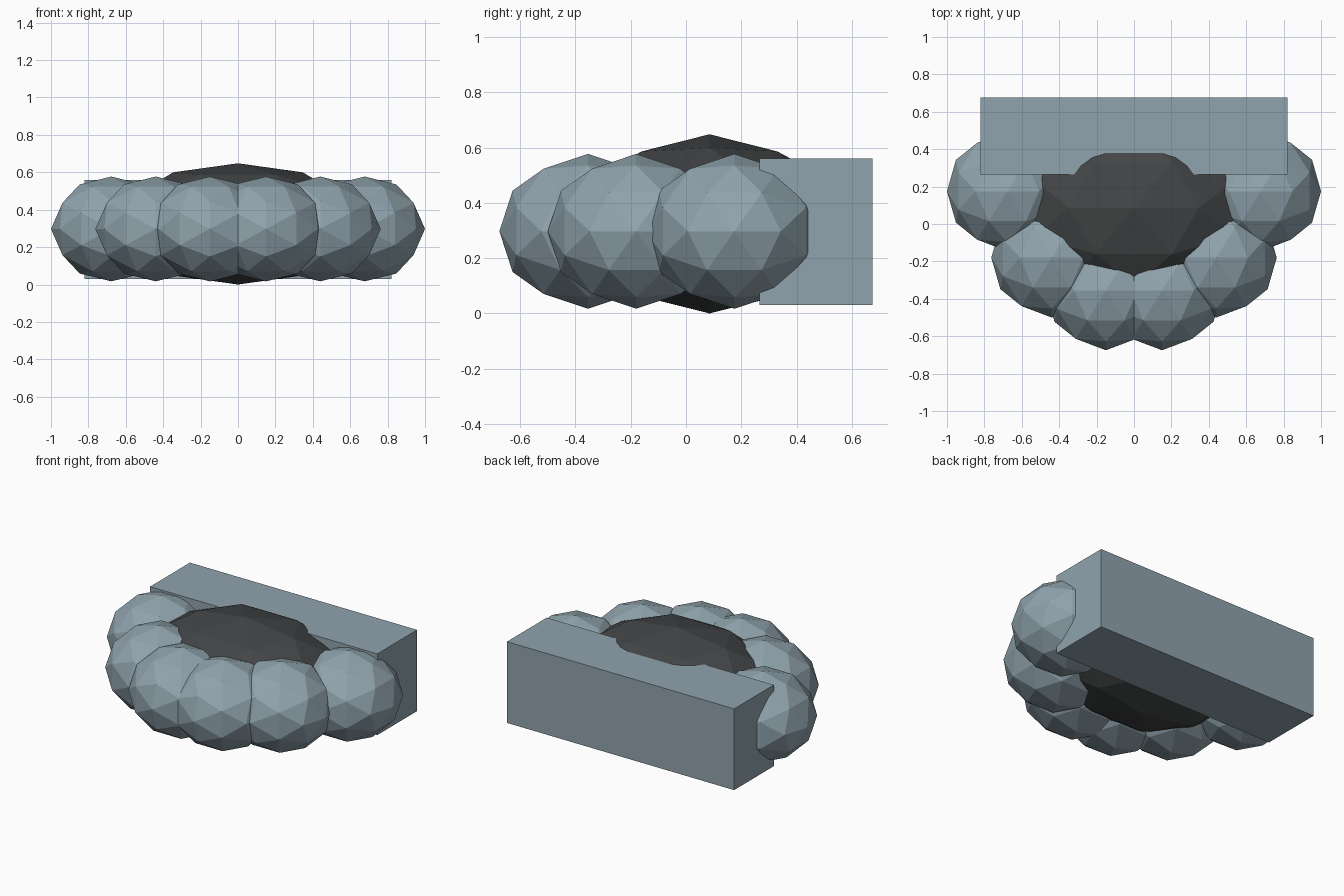
import bpy, bmesh, math
from mathutils import Matrix, Vector

if "Cube" in bpy.data.objects:
    bpy.data.objects.remove(bpy.data.objects["Cube"])


def material(name, rgb):
    m = bpy.data.materials.new(name)
    m.diffuse_color = (*rgb, 1)
    m.use_nodes = True
    m.node_tree.nodes["Principled BSDF"].inputs["Base Color"].default_value = m.diffuse_color
    return m


blue_grey = material("blue_grey", (0.28, 0.37, 0.42))
charcoal = material("charcoal", (0.055, 0.058, 0.06))


def finish(bm, name, mat):
    me = bpy.data.meshes.new(name)
    bm.to_mesh(me)
    bm.free()
    me.materials.append(mat)
    ob = bpy.data.objects.new(name, me)
    bpy.context.collection.objects.link(ob)
    return ob


def ball(name, centre, radii, mat):
    # faceted ball, tilted so an edge midpoint faces each axis
    bm = bmesh.new()
    bmesh.ops.create_icosphere(bm, subdivisions=2, radius=1)
    tilt = Matrix.Rotation(-math.atan(2) / 2, 4, 'Y')
    bm.transform(Matrix.Translation(centre) @ Matrix.Diagonal((*radii, 1)) @ tilt)
    return finish(bm, name, mat)


def box(name, lo, hi, mat):
    lo, hi = Vector(lo), Vector(hi)
    bm = bmesh.new()
    bmesh.ops.create_cube(bm, size=1)
    bm.transform(Matrix.Translation((lo + hi) / 2) @ Matrix.Diagonal((*(hi - lo), 1)))
    return finish(bm, name, mat)


# Half ring of overlapping lobes, mirrored left and right
for part, x, y in (("front", 0.15, -0.355), ("middle", 0.44, -0.18), ("outer", 0.677, 0.175)):
    for side, s in (("left", -1), ("right", 1)):
        ball(f"{part}_lobe_{side}", (s * x, y, 0.297), (0.323, 0.32, 0.28), blue_grey)

# Dark flattened core
ball("core", (0, 0.085, 0.324), (0.66, 0.49, 0.324), charcoal)

# Straight block along the back
box("back_block", (-0.82, 0.265, 0.03), (0.82, 0.675, 0.56), blue_grey)
